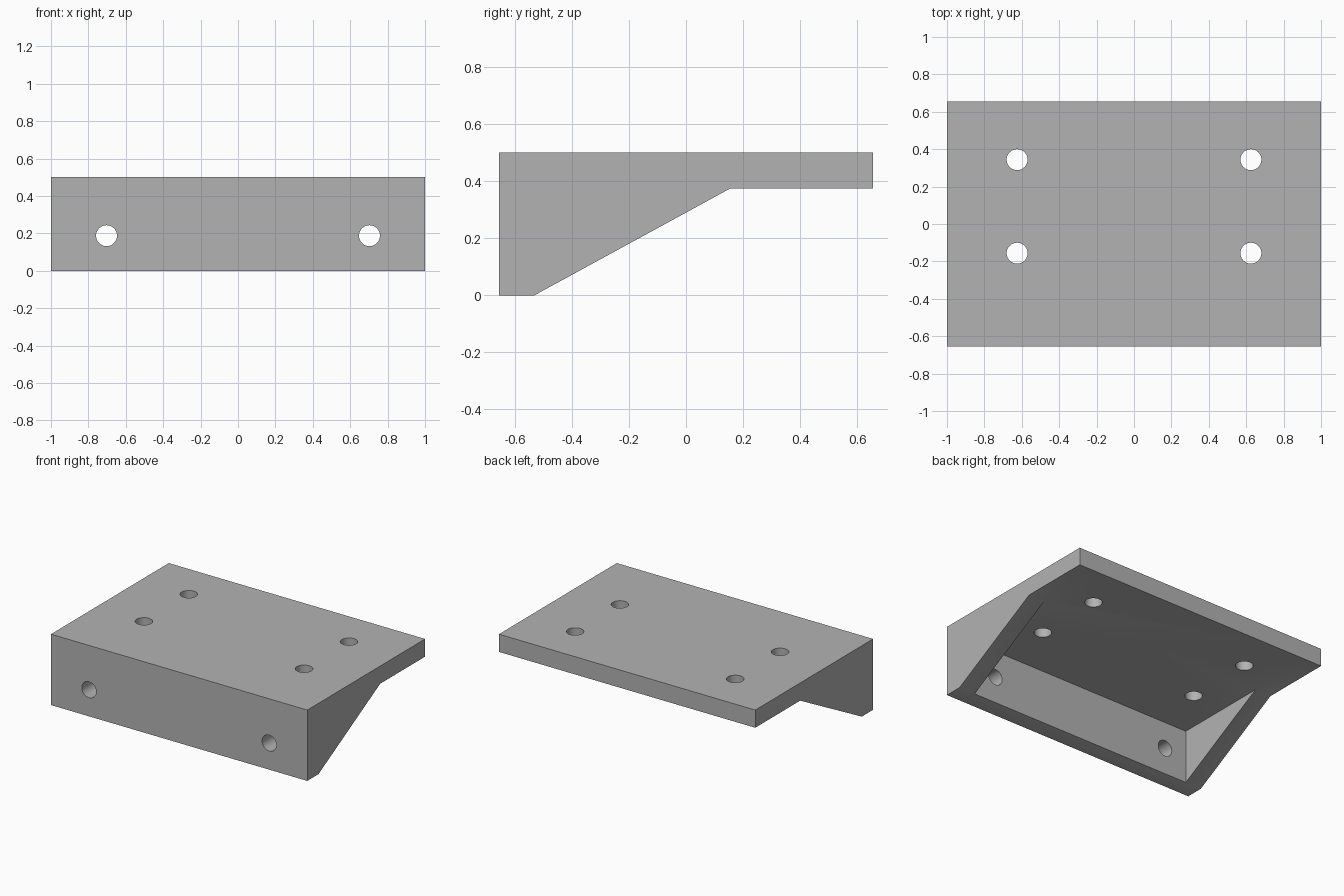
import bpy
import bmesh
import math

old = bpy.data.objects.get("Cube")
if old:
    bpy.data.objects.remove(old, do_unlink=True)

WIDTH, DEPTH, HEIGHT = 2.0, 1.3125, 0.5
WALL = 0.125
FRONT, BACK = -DEPTH / 2, DEPTH / 2
HOLE_RADIUS = 0.056

grey = bpy.data.materials.new("plain grey")
grey.use_nodes = True
colour = (0.45, 0.45, 0.45, 1)
grey.diffuse_color = colour
grey.node_tree.nodes["Principled BSDF"].inputs["Base Color"].default_value = colour


def extrude_profile(name, points, width):
    """Extrude a (y, z) outline along x, centred on x = 0."""
    bm = bmesh.new()
    face = bm.faces.new([bm.verts.new((-width / 2, y, z)) for y, z in points])
    side = bmesh.ops.extrude_face_region(bm, geom=[face])["geom"]
    moved = [v for v in side if isinstance(v, bmesh.types.BMVert)]
    bmesh.ops.translate(bm, verts=moved, vec=(width, 0, 0))
    bmesh.ops.recalc_face_normals(bm, faces=bm.faces)
    mesh = bpy.data.meshes.new(name)
    bm.to_mesh(mesh)
    bm.free()
    mesh.materials.append(grey)
    obj = bpy.data.objects.new(name, mesh)
    bpy.context.collection.objects.link(obj)
    return obj


def cut(target, cutter):
    """Apply a boolean cut and remove the cutter."""
    cutter.hide_render = True
    mod = target.modifiers.new("cut", "BOOLEAN")
    mod.operation = "DIFFERENCE"
    mod.solver = "EXACT"
    mod.object = cutter
    bpy.context.view_layer.objects.active = target
    bpy.ops.object.modifier_apply(modifier=mod.name)
    bpy.data.objects.remove(cutter, do_unlink=True)


def drill(target, location, rotation=(0, 0, 0)):
    bpy.ops.mesh.primitive_cylinder_add(
        vertices=48, radius=HOLE_RADIUS, depth=WALL * 3,
        location=location, rotation=rotation)
    cutter = bpy.context.object
    cutter.data.materials.append(grey)
    cut(target, cutter)


# Plate, front wall and sloped side gussets as one outline
plate_bottom = HEIGHT - WALL
bracket = extrude_profile("mounting_bracket", [
    (FRONT, 0), (FRONT + WALL, 0), (0.156, plate_bottom),
    (BACK, plate_bottom), (BACK, HEIGHT), (FRONT, HEIGHT)], WIDTH)

# Hollow between the two gussets
pocket = extrude_profile("pocket_cutter", [
    (FRONT + WALL, -0.2), (BACK + 0.2, -0.2),
    (BACK + 0.2, plate_bottom), (FRONT + WALL, plate_bottom)],
    WIDTH - 2 * WALL)
cut(bracket, pocket)

# Screw holes through the plate and the front wall
for sign in (-1, 1):
    for y in (-0.156, 0.344):
        drill(bracket, (sign * 0.625, y, HEIGHT - WALL / 2))
    drill(bracket, (sign * 0.703, FRONT + WALL / 2, 0.1875), (math.pi / 2, 0, 0))

# Smooth bores, crisp corners
bpy.ops.object.select_all(action="DESELECT")
bracket.select_set(True)
bpy.context.view_layer.objects.active = bracket
bpy.ops.object.shade_smooth_by_angle(angle=math.radians(30))
